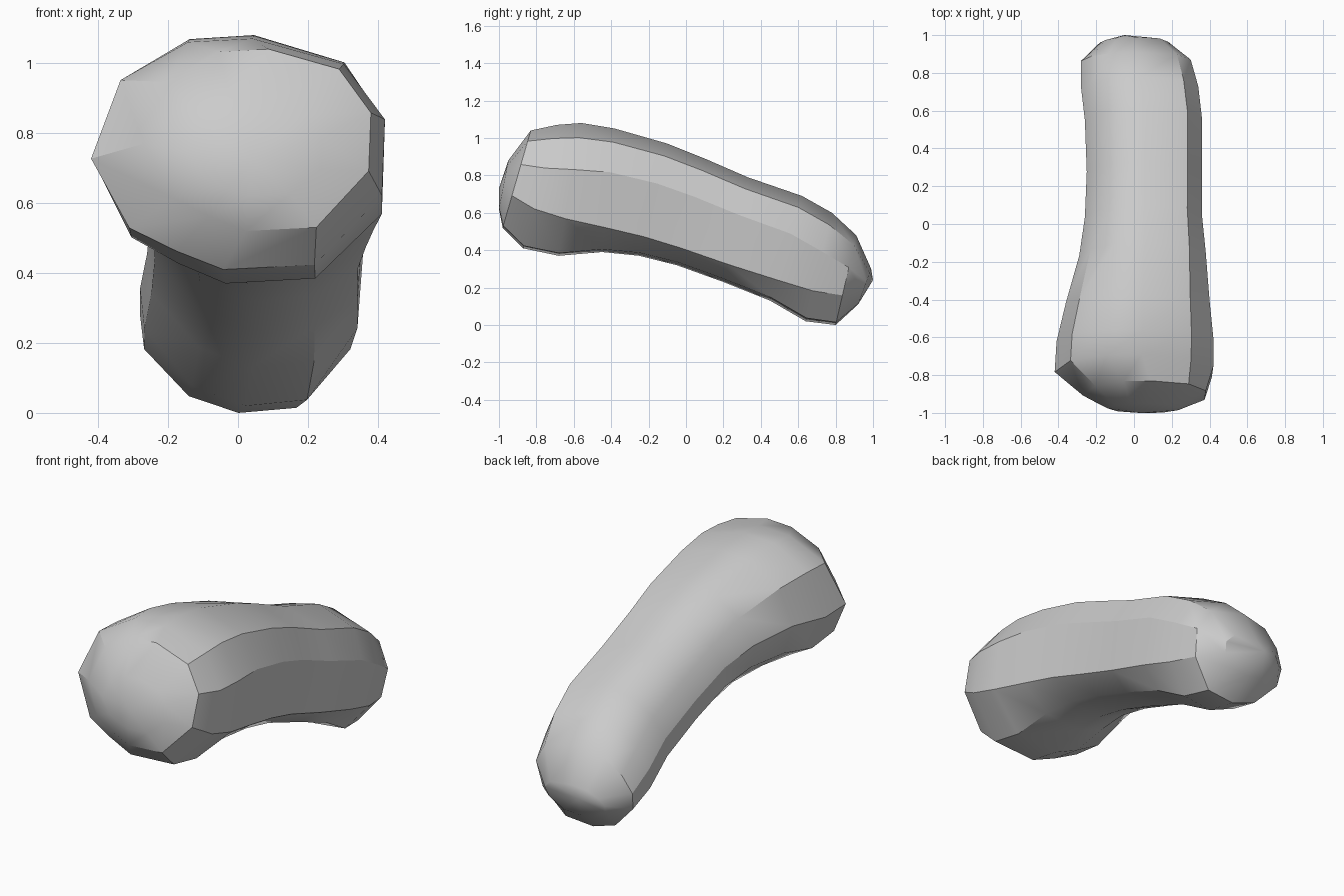
import bpy
import bmesh
import math

cube = bpy.data.objects.get("Cube")
if cube:
    bpy.data.objects.remove(cube, do_unlink=True)

# Lopsided cross-sections (across, height), clockwise from the top; None is the lower ridge
FRONT_PROFILE = [(0.1, 1), (0.72, 0.89), (1, 0.65), (0.98, None), (0.52, 0.02), (-0.1, 0),
                 (-0.42, 0.08), (-0.74, 0.18), (-1, 0.48), (-0.8, 0.82), (-0.34, 0.985)]
BACK_PROFILE = [(0, 1), (0.75, 0.89), (1, 0.64), (0.94, None), (0.54, 0.03), (-0.03, 0),
                (-0.52, 0.1), (-0.96, 0.38), (-1, 0.58), (-0.83, 0.78), (-0.5, 0.94)]

# Stations, front to back: top y, top z, bottom y, bottom z, right x, left x, lower ridge height
STATIONS = [
    (-0.95, 0.88, -1, 0.62, -0.14, 0.24, 0.3),
    (-0.83, 1.04, -0.98, 0.52, -0.27, 0.38, 0.33),
    (-0.69, 1.07, -0.87, 0.41, -0.42, 0.42, 0.32),
    (-0.56, 1.08, -0.68, 0.37, -0.41, 0.42, 0.28),
    (-0.38, 1.05, -0.45, 0.39, -0.36, 0.4, 0.2),
    (-0.1, 0.97, -0.25, 0.37, -0.29, 0.38, 0.17),
    (0.1, 0.89, -0.05, 0.32, -0.26, 0.36, 0.16),
    (0.33, 0.79, 0.2, 0.23, -0.25, 0.36, 0.17),
    (0.62, 0.69, 0.45, 0.13, -0.26, 0.36, 0.2),
    (0.78, 0.6, 0.64, 0.02, -0.28, 0.34, 0.28),
    (0.91, 0.48, 0.8, 0, -0.28, 0.3, 0.33),
    (0.99, 0.3, 0.92, 0.11, -0.18, 0.18, 0.35),
]
FRONT_TIP = (0.04, -1, 0.73)
BACK_TIP = (-0.05, 1, 0.24)


def mix(a, b, t):
    return a + (b - a) * t


def add_ring(bm, station):
    yt, zt, yb, zb, x0, x1, low = station
    blend = min(max((yb + 0.7) / 0.7, 0), 1)
    ring = []
    for (u0, v0), (u1, v1) in zip(FRONT_PROFILE, BACK_PROFILE):
        u = mix(u0, u1, blend)
        v = low if v0 is None else mix(v0, v1, blend)
        ring.append(bm.verts.new((mix(x0, x1, (u + 1) / 2), mix(yb, yt, v), mix(zb, zt, v))))
    return ring


def close_end(bm, ring, tip):
    centre = bm.verts.new(tip)
    for a, b in zip(ring, ring[1:] + ring[:1]):
        bm.faces.new((a, b, centre))


# Bent boulder: loft the stations and close both ends
bm = bmesh.new()
rings = [add_ring(bm, s) for s in STATIONS]
for near, far in zip(rings, rings[1:]):
    for i in range(len(near)):
        j = (i + 1) % len(near)
        bm.faces.new((near[i], near[j], far[j], far[i]))
close_end(bm, rings[0], FRONT_TIP)
close_end(bm, rings[-1], BACK_TIP)
bmesh.ops.recalc_face_normals(bm, faces=bm.faces)
mesh = bpy.data.meshes.new("long_boulder")
bm.to_mesh(mesh)
bm.free()
boulder = bpy.data.objects.new("long_boulder", mesh)
bpy.context.collection.objects.link(boulder)

# Stone colour
stone = bpy.data.materials.new("grey_stone")
stone.use_nodes = True
colour = (0.6, 0.6, 0.6, 1)
stone.diffuse_color = colour
stone.node_tree.nodes["Principled BSDF"].inputs["Base Color"].default_value = colour
mesh.materials.append(stone)

# Soft faces with crisp ridges
bpy.ops.object.select_all(action='DESELECT')
boulder.select_set(True)
bpy.context.view_layer.objects.active = boulder
bpy.ops.object.shade_smooth_by_angle(angle=math.radians(30))
